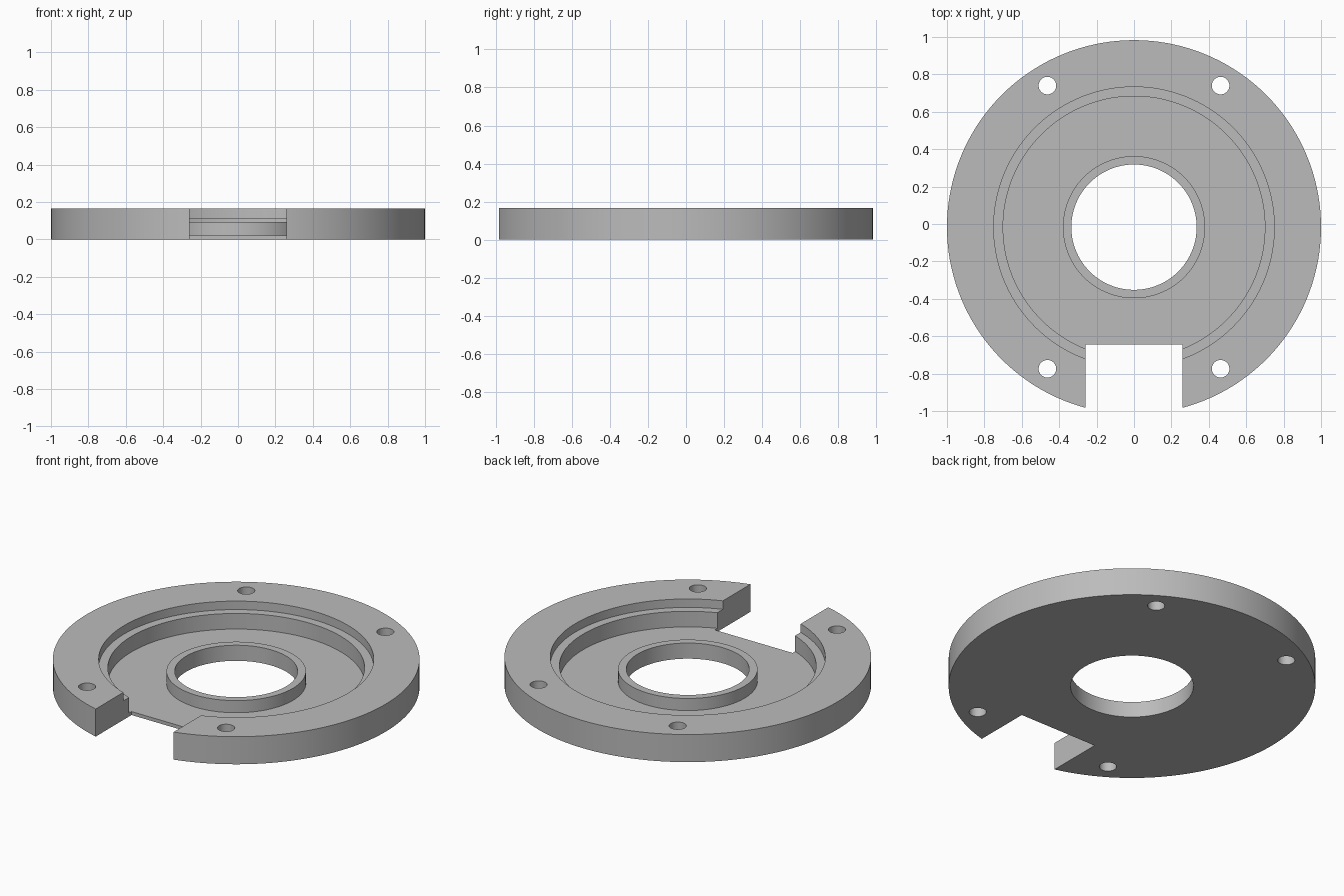
import bpy, bmesh, math
from mathutils import Matrix, Vector

cube = bpy.data.objects.get("Cube")
if cube:
    bpy.data.objects.remove(cube, do_unlink=True)

CENTRE_Y = -0.017
HEIGHT = 0.166

grey = bpy.data.materials.new("plain grey")
grey.use_nodes = True
colour = (0.5, 0.5, 0.5, 1)
grey.diffuse_color = colour
grey.node_tree.nodes["Principled BSDF"].inputs["Base Color"].default_value = colour


def add_object(name, bm):
    bmesh.ops.recalc_face_normals(bm, faces=bm.faces)
    mesh = bpy.data.meshes.new(name)
    bm.to_mesh(mesh)
    bm.free()
    mesh.materials.append(grey)
    obj = bpy.data.objects.new(name, mesh)
    bpy.context.collection.objects.link(obj)
    return obj


def revolve(name, profile, steps):
    """Turn a closed (radius, height) profile around the vertical axis."""
    bm = bmesh.new()
    rings = []
    for i in range(steps):
        turn = Matrix.Rotation(math.tau * i / steps, 3, 'Z')
        rings.append([bm.verts.new(turn @ Vector((r, 0, z))) for r, z in profile])
    n = len(profile)
    for i, ring in enumerate(rings):
        after = rings[(i + 1) % steps]
        for j in range(n):
            k = (j + 1) % n
            bm.faces.new((ring[j], after[j], after[k], ring[k]))
    return add_object(name, bm)


# Flange: bore, hub lip, recessed floor, stepped ledge and outer rim
plate = revolve("flange_plate", [
    (0.335, 0), (1, 0), (1, HEIGHT), (0.75, HEIGHT), (0.75, 0.115),
    (0.70, 0.115), (0.70, 0.021), (0.38, 0.021), (0.38, 0.094), (0.335, 0.094),
], 144)
plate.location.y = CENTRE_Y

# Cutter for the four bolt holes and the front notch
bm = bmesh.new()
for sx in (-1, 1):
    for sy in (-1, 1):
        bmesh.ops.create_cone(
            bm, cap_ends=True, segments=40, radius1=0.047, radius2=0.047, depth=1,
            matrix=Matrix.Translation((sx * 0.463, CENTRE_Y + sy * 0.757, 0)))
back, front = -0.643, -1.3
bmesh.ops.create_cube(
    bm, size=1, matrix=Matrix.Translation((0, (back + front) / 2, 0))
    @ Matrix.Diagonal((0.518, back - front, 1, 1)))
cutter = add_object("hole_and_notch_cutter", bm)
cutter.hide_render = True

# Cut, then shade with sharp edges kept
cut = plate.modifiers.new("holes and notch", 'BOOLEAN')
cut.operation = 'DIFFERENCE'
cut.solver = 'EXACT'
cut.object = cutter
bpy.ops.object.select_all(action='DESELECT')
bpy.context.view_layer.objects.active = plate
plate.select_set(True)
bpy.ops.object.modifier_apply(modifier=cut.name)
bpy.data.objects.remove(cutter, do_unlink=True)
bpy.ops.object.shade_smooth_by_angle(angle=math.radians(30))
